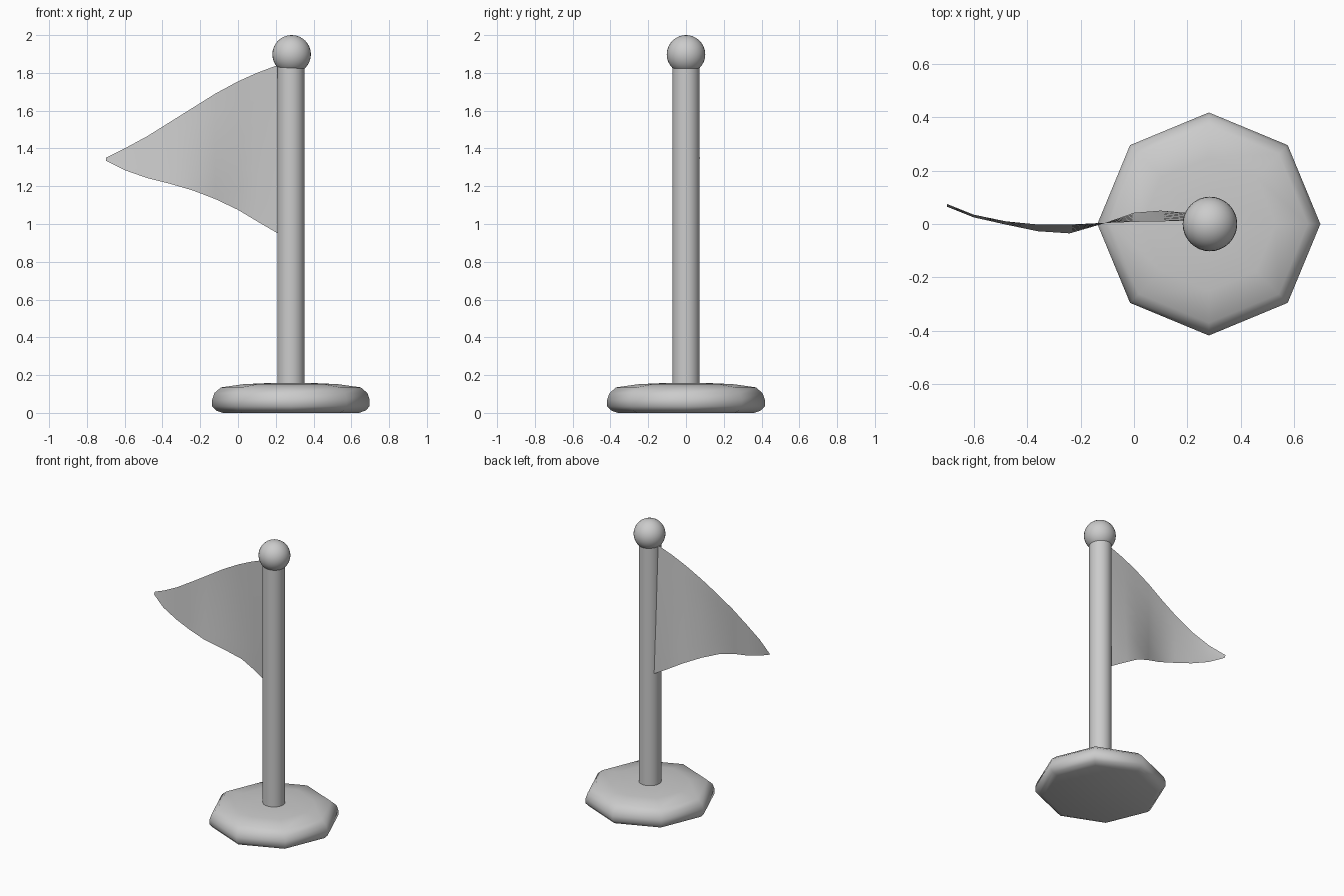
import bpy, bmesh, math

if "Cube" in bpy.data.objects:
    bpy.data.objects.remove(bpy.data.objects["Cube"])

CX = 0.28


def finish(name, bm, angle=180):
    bmesh.ops.recalc_face_normals(bm, faces=bm.faces)
    mesh = bpy.data.meshes.new(name)
    bm.to_mesh(mesh)
    bm.free()
    ob = bpy.data.objects.new(name, mesh)
    bpy.context.collection.objects.link(ob)
    bpy.context.view_layer.objects.active = ob
    ob.select_set(True)
    bpy.ops.object.shade_smooth_by_angle(angle=math.radians(angle))
    ob.select_set(False)
    return ob


def lathe(name, profile, sides, angle):
    # stacked rings of (radius, z), capped at both ends
    bm = bmesh.new()
    rings = []
    for r, z in profile:
        rings.append([bm.verts.new((CX + r * math.cos(2 * math.pi * i / sides),
                                    r * math.sin(2 * math.pi * i / sides), z))
                      for i in range(sides)])
    for a, b in zip(rings, rings[1:]):
        for i in range(sides):
            j = (i + 1) % sides
            bm.faces.new((a[i], a[j], b[j], b[i]))
    bm.faces.new(rings[0][::-1])
    bm.faces.new(rings[-1])
    return finish(name, bm, angle)


# Rounded octagonal foot
lathe("base", [(0.36, 0.0), (0.395, 0.012), (0.417, 0.035), (0.417, 0.07),
               (0.405, 0.105), (0.37, 0.135), (0.25, 0.152), (0.12, 0.158)], 8, 60)

# Pole
lathe("pole", [(0.072, 0.1), (0.072, 1.85)], 32, 40)

# Ball on top of the pole
bm = bmesh.new()
bmesh.ops.create_uvsphere(bm, u_segments=32, v_segments=16, radius=0.102)
bmesh.ops.translate(bm, verts=bm.verts, vec=(CX + 0.004, 0, 1.898))
finish("finial_ball", bm)

# Waving pennant: columns of x, top z, bottom z, top y, bottom y
columns = [(0.22, 1.845, 0.945, 0.012, 0.04),
           (0.1, 1.80, 1.015, 0.01, 0.05),
           (0.0, 1.755, 1.075, 0.008, 0.042),
           (-0.12, 1.69, 1.132, 0.004, 0.0),
           (-0.24, 1.615, 1.178, -0.002, -0.035),
           (-0.36, 1.54, 1.213, -0.002, -0.027),
           (-0.48, 1.465, 1.243, 0.01, -0.002),
           (-0.60, 1.40, 1.285, 0.035, 0.025),
           (-0.70, 1.35, 1.335, 0.075, 0.065)]
ROWS = 6
bm = bmesh.new()
grid = [[bm.verts.new((x, yt + (yb - yt) * k / ROWS, zt + (zb - zt) * k / ROWS))
         for k in range(ROWS + 1)] for x, zt, zb, yt, yb in columns]
for a, b in zip(grid, grid[1:]):
    for k in range(ROWS):
        bm.faces.new((a[k], b[k], b[k + 1], a[k + 1]))
finish("pennant", bm)
